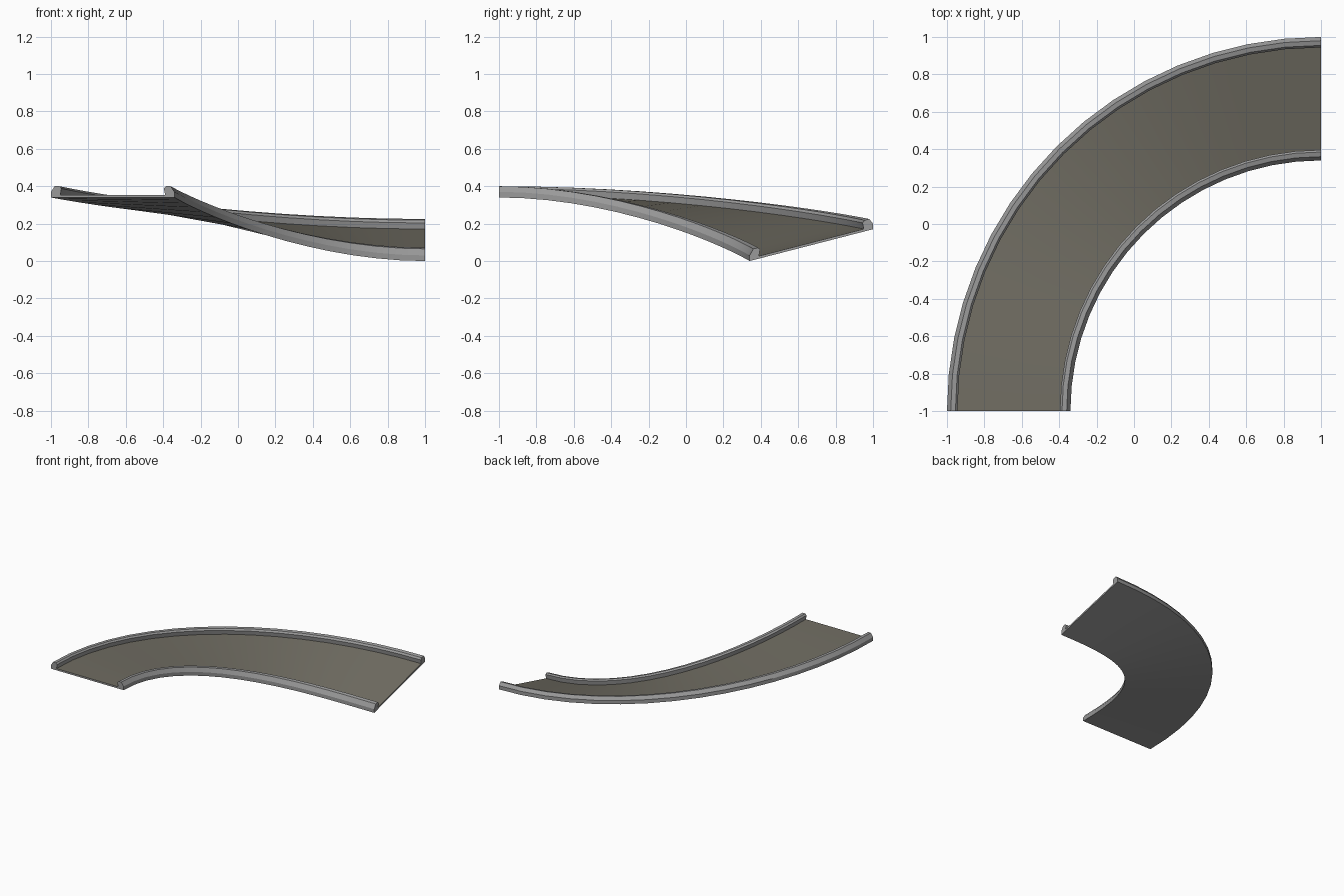
import bpy, bmesh, math

if "Cube" in bpy.data.objects:
    bpy.data.objects.remove(bpy.data.objects["Cube"])

SEGS = 16                      # steps round the quarter turn
R_OUT, R_IN = 2.0, 1.34        # radii about the corner (1, -1)
WIDTH = R_OUT - R_IN
DROP_OUT, DROP_IN = 0.17, 0.34 # how far each edge descends
THICK = 0.014


def material(name, rgb):
    m = bpy.data.materials.new(name)
    m.diffuse_color = (*rgb, 1)
    m.use_nodes = True
    m.node_tree.nodes["Principled BSDF"].inputs["Base Color"].default_value = m.diffuse_color
    return m


grey = material("rail grey", (0.32, 0.32, 0.32))
brown = material("road brown grey", (0.165, 0.155, 0.125))

# Kerb outline: distance in from the edge, height above the underside
kerb = [(0, 0), (0, 0.03), (0.02, 0.06), (0.045, 0.06), (0.056, 0.048), (0.05, THICK)]
profile = kerb + [(WIDTH - d, h) for d, h in reversed(kerb)]
ROAD = len(kerb) - 1           # profile edge that is the road surface


def point(d, h, t):
    """Place a profile point at fraction t along the banked, descending turn."""
    a = t * math.pi / 2
    s = t * t * (3 - 2 * t)
    r = R_OUT - d
    drop = DROP_OUT + (DROP_IN - DROP_OUT) * d / WIDTH
    return (1 - r * math.cos(a), -1 + r * math.sin(a), 0.34 - s * drop + h)


# Banked track: sweep of the profile with closed ends
bm = bmesh.new()
rings = [[bm.verts.new(point(d, h, i / SEGS)) for d, h in profile] for i in range(SEGS + 1)]
n = len(profile)
for a, b in zip(rings, rings[1:]):
    for j in range(n):
        k = (j + 1) % n
        f = bm.faces.new((a[j], a[k], b[k], b[j]))
        f.material_index = 1 if j == ROAD else 0
bm.faces.new(rings[0])
bm.faces.new(rings[-1][::-1])
bmesh.ops.recalc_face_normals(bm, faces=bm.faces)

mesh = bpy.data.meshes.new("banked_track")
bm.to_mesh(mesh)
bm.free()
mesh.materials.append(grey)
mesh.materials.append(brown)
track = bpy.data.objects.new("banked_track", mesh)
bpy.context.collection.objects.link(track)
bpy.context.view_layer.objects.active = track
track.select_set(True)
bpy.ops.object.shade_smooth_by_angle(angle=math.radians(25))
